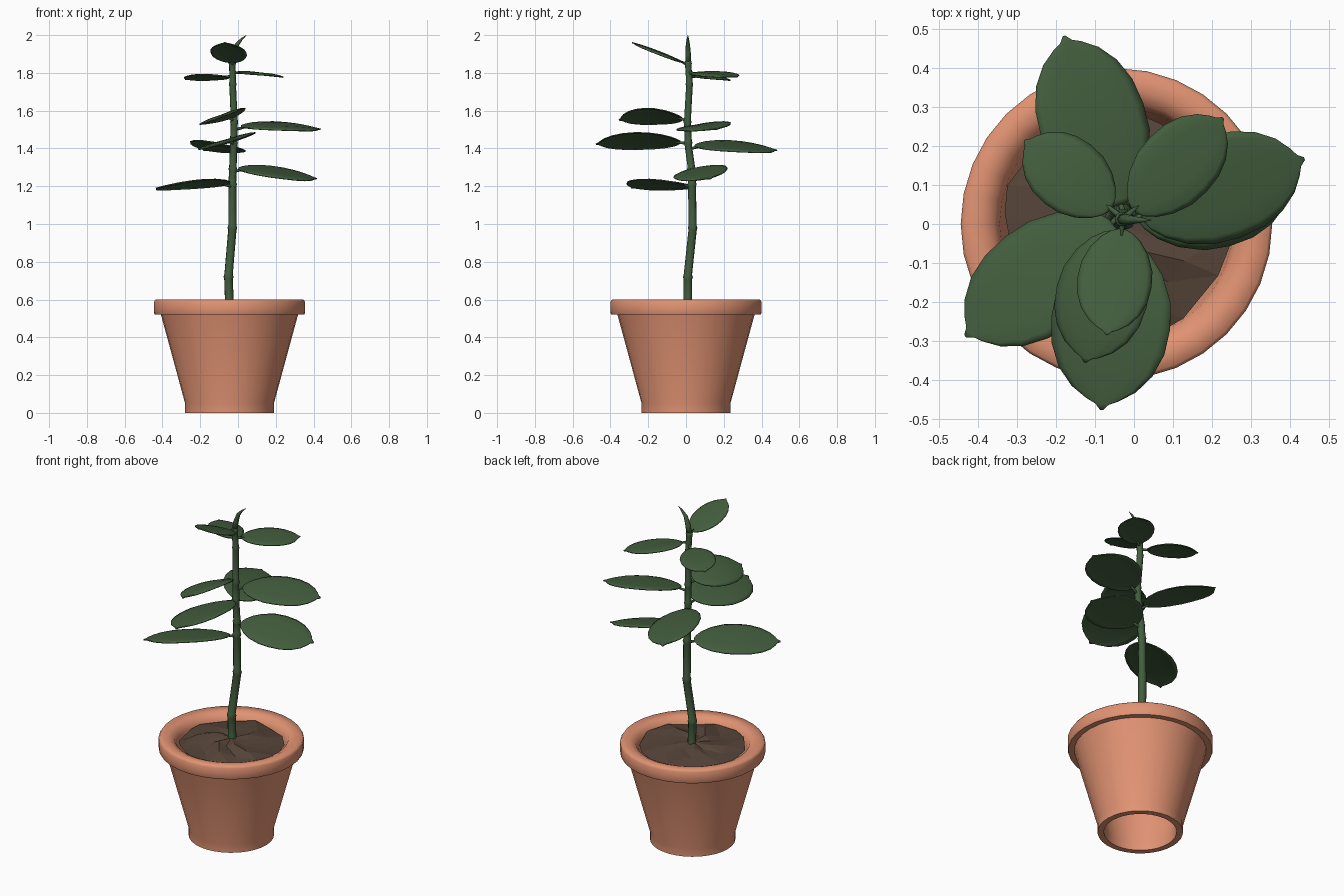
import bpy, bmesh, math, random
from mathutils import Vector

if "Cube" in bpy.data.objects:
    bpy.data.objects.remove(bpy.data.objects["Cube"])

random.seed(4)
CX = -0.045  # pot axis


def material(name, rgb):
    m = bpy.data.materials.new(name)
    m.diffuse_color = (*rgb, 1)
    m.use_nodes = True
    m.node_tree.nodes["Principled BSDF"].inputs["Base Color"].default_value = m.diffuse_color
    return m


TERRACOTTA = material("terracotta", (0.75, 0.29, 0.17))
SOIL = material("soil_brown", (0.095, 0.06, 0.042))
GREEN = material("leaf_green", (0.055, 0.11, 0.047))


def make(name, verts, faces, mat, smooth=True):
    me = bpy.data.meshes.new(name)
    me.from_pydata([tuple(v) for v in verts], [], faces)
    bm = bmesh.new()
    bm.from_mesh(me)
    bmesh.ops.recalc_face_normals(bm, faces=bm.faces)
    for f in bm.faces:
        f.smooth = smooth
    bm.to_mesh(me)
    bm.free()
    me.materials.append(mat)
    ob = bpy.data.objects.new(name, me)
    bpy.context.collection.objects.link(ob)
    return ob


def tube(name, pts, radii, sides):
    """Round tube of horizontal or path-facing rings, capped at both ends."""
    pts = [Vector(p) for p in pts]
    verts, faces = [], []
    for i, p in enumerate(pts):
        d = (pts[min(i + 1, len(pts) - 1)] - pts[max(i - 1, 0)]).normalized()
        u = d.cross(Vector((0.13, 0.99, 0.05))).normalized()
        w = d.cross(u)
        for k in range(sides):
            a = math.tau * k / sides
            verts.append(p + radii[i] * (u * math.cos(a) + w * math.sin(a)))
    for i in range(len(pts) - 1):
        for k in range(sides):
            k2 = (k + 1) % sides
            faces.append((i * sides + k, i * sides + k2, (i + 1) * sides + k2, (i + 1) * sides + k))
    faces.append(tuple(range(sides)))
    faces.append(tuple(range(len(verts) - sides, len(verts))))
    return make(name, verts, faces, GREEN)


# Pot: closed lathe profile, open at the bottom
profile = [(0.235, 0), (0.235, 0.05), (0.363, 0.52), (0.396, 0.52), (0.4, 0.53), (0.4, 0.588),
           (0.392, 0.6), (0.345, 0.598), (0.315, 0.585), (0.3, 0.55), (0.285, 0.45), (0.2, 0.05), (0.2, 0)]
N = 32
verts = [(CX + r * math.cos(math.tau * k / N), r * math.sin(math.tau * k / N), z)
         for r, z in profile for k in range(N)]
P = len(profile)
faces = [(i * N + k, i * N + (k + 1) % N, (i + 1) % P * N + (k + 1) % N, (i + 1) % P * N + k)
         for i in range(P) for k in range(N)]
pot = make("pot", verts, faces, TERRACOTTA)
bpy.context.view_layer.objects.active = pot
pot.select_set(True)
bpy.ops.object.shade_smooth_by_angle(angle=math.radians(65))

# Soil: rough faceted disc
S = 14
verts, faces = [(CX, 0, 0.59)], []
for r, z in ((0.1, 0.587), (0.2, 0.58), (0.312, 0.565)):
    for k in range(S):
        a = math.tau * (k + random.uniform(-0.25, 0.25)) / S
        rr = r * random.uniform(0.92, 1.0)
        verts.append((CX + rr * math.cos(a), rr * math.sin(a), z + random.uniform(-0.013, 0.013)))
for k in range(S):
    k2 = (k + 1) % S
    faces.append((0, 1 + k, 1 + k2))
    for j in range(2):
        a, b = 1 + j * S, 1 + (j + 1) * S
        faces += [(a + k, b + k, b + k2), (a + k, b + k2, a + k2)]
make("soil", verts, faces, SOIL, smooth=False)

# Stem with slightly swollen joints
nodes = [(-0.045, 0.01, 0.55), (-0.05, 0.01, 0.72), (-0.03, 0.035, 0.98), (-0.03, 0.032, 1.21),
         (-0.027, 0.028, 1.29), (-0.023, 0.012, 1.43), (-0.02, 0.008, 1.54), (-0.028, 0.018, 1.74),
         (-0.03, 0.012, 1.85)]
pts, radii = [], []
for i, n in enumerate(nodes):
    n = Vector(n)
    r = 0.024 - 0.007 * i / 8
    for dz, s in ((-0.012, 1.0), (0, 1.16), (0.012, 0.97)):
        pts.append(n + Vector((0, 0, dz)))
        radii.append(r * s)
tube("stem", pts, radii, 10)

# Pointed curled bud at the top
tube("bud", [(-0.03, 0.012, 1.85), (-0.022, 0.011, 1.9), (-0.005, 0.01, 1.95), (0.02, 0.01, 1.98),
             (0.045, 0.01, 2.0)], [0.015, 0.015, 0.011, 0.006, 0.001], 8)

OUTLINE = [(0, 0.1), (0.03, 0.3), (0.09, 0.53), (0.2, 0.78), (0.35, 0.96), (0.5, 1), (0.65, 0.95),
           (0.78, 0.79), (0.88, 0.54), (0.94, 0.27), (0.965, 0.11), (1, 0.02)]
ACROSS = [-1, -0.85, -0.5, 0, 0.5, 0.85, 1]


def leaf(i, base, tip, width, roll, arch, stem_point):
    """Broad pointed leaf; roll lifts its left edge, arch lifts its middle."""
    base, tip = Vector(base), Vector(tip)
    d = tip - base
    left = Vector((-d.y, d.x, 0)).normalized()
    verts = []
    for t, w in OUTLINE:
        for v in ACROSS:
            z = arch * 4 * t * (1 - t) + roll * v * w + 0.012 * w * (0.4 * abs(v) - abs(v) ** 4)
            verts.append(base + d * t + left * (width / 2 * v * w) + Vector((0, 0, z)))
    m = len(ACROSS)
    faces = [(r * m + c, r * m + c + 1, (r + 1) * m + c + 1, (r + 1) * m + c)
             for r in range(len(OUTLINE) - 1) for c in range(m - 1)]
    ob = make(f"leaf_{i}", verts, faces, GREEN)
    mod = ob.modifiers.new("thickness", 'SOLIDIFY')
    mod.thickness = 0.006
    mod.offset = 0
    # Leaf stalk
    s = Vector(stem_point)
    tube(f"leaf_stalk_{i}", [s, (s + base) / 2 + Vector((0, 0, -0.004)), base + d * 0.06],
         [0.01, 0.008, 0.005], 6)


# base, tip, width, roll, arch, attachment on the stem
LEAVES = [
    ((-0.03, -0.015, 1.855), (-0.07, -0.285, 1.96), 0.19, 0.0, 0.004, (-0.03, 0.012, 1.85)),
    ((-0.06, 0.04, 1.78), (-0.28, 0.215, 1.765), 0.19, 0.012, 0.01, (-0.03, 0.015, 1.79)),
    ((0.0, 0.035, 1.8), (0.228, 0.272, 1.778), 0.2, 0.008, 0.01, (-0.028, 0.015, 1.81)),
    ((-0.04, -0.02, 1.56), (-0.125, -0.355, 1.55), 0.235, 0.042, 0.022, (-0.02, 0.008, 1.55)),
    ((0.02, 0.02, 1.515), (0.437, 0.168, 1.502), 0.27, 0.022, 0.016, (-0.02, 0.008, 1.5)),
    ((-0.035, -0.03, 1.435), (-0.083, -0.477, 1.422), 0.305, 0.044, 0.018, (-0.022, 0.012, 1.43)),
    ((-0.035, 0.05, 1.41), (-0.18, 0.482, 1.39), 0.275, 0.03, 0.018, (-0.022, 0.015, 1.4)),
    ((0.005, 0.025, 1.29), (0.417, 0.13, 1.24), 0.275, 0.033, 0.014, (-0.027, 0.028, 1.28)),
    ((-0.055, 0.0, 1.21), (-0.433, -0.288, 1.19), 0.28, 0.026, 0.016, (-0.03, 0.032, 1.2)),
]
for i, args in enumerate(LEAVES, 1):
    leaf(i, *args)
